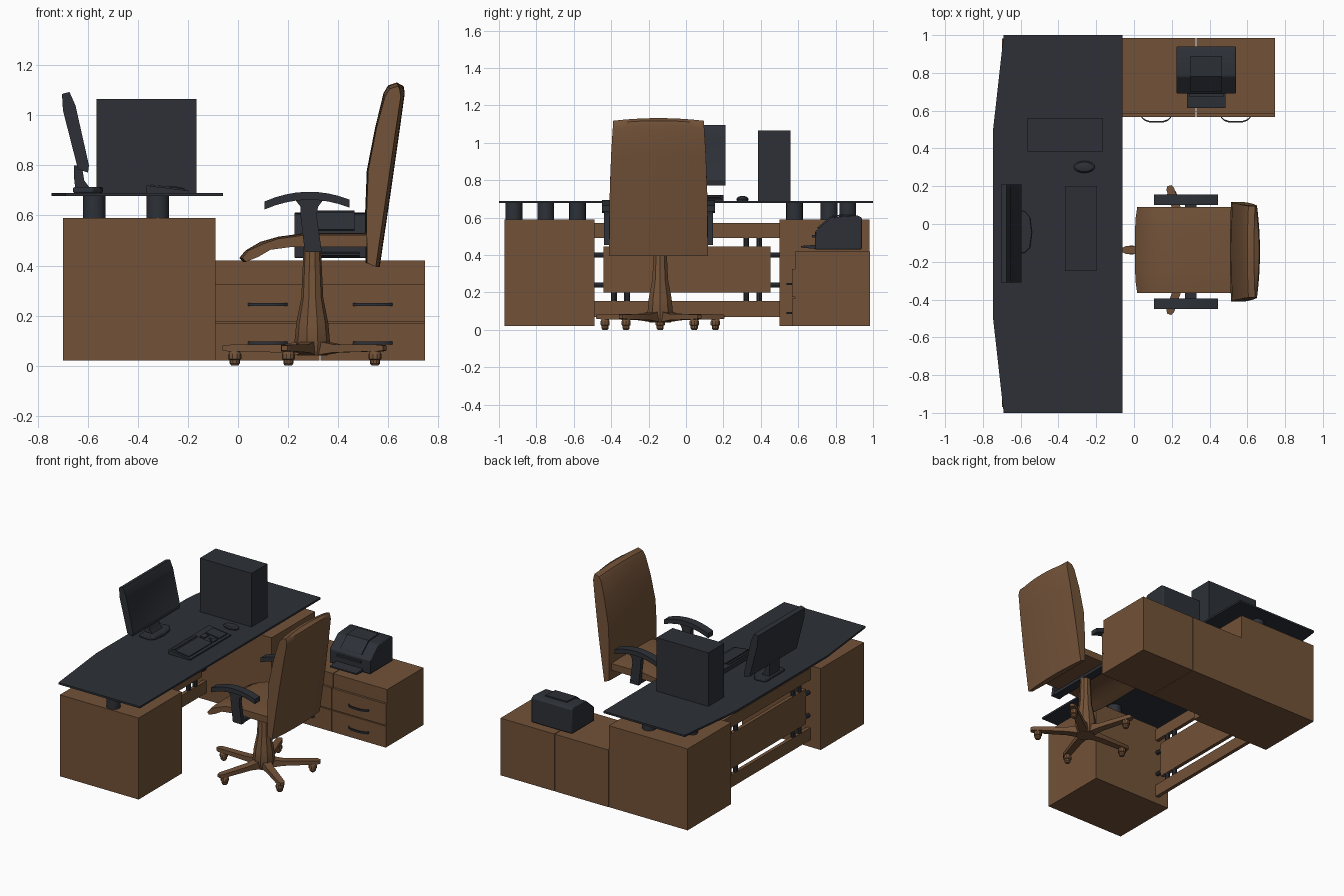
import bpy, bmesh, math
from mathutils import Vector

if "Cube" in bpy.data.objects:
    bpy.data.objects.remove(bpy.data.objects["Cube"])


def material(name, rgb):
    m = bpy.data.materials.new(name)
    m.diffuse_color = (*rgb, 1)
    m.use_nodes = True
    m.node_tree.nodes["Principled BSDF"].inputs["Base Color"].default_value = m.diffuse_color
    return m


WOOD = material("wood_brown", (0.17, 0.085, 0.04))
DARK = material("dark_grey", (0.026, 0.03, 0.038))


def finish(bm, name, mat, bevel=0):
    bmesh.ops.recalc_face_normals(bm, faces=bm.faces)
    me = bpy.data.meshes.new(name)
    bm.to_mesh(me)
    bm.free()
    me.materials.append(mat)
    ob = bpy.data.objects.new(name, me)
    bpy.context.collection.objects.link(ob)
    if bevel:
        b = ob.modifiers.new("bevel", 'BEVEL')
        b.width, b.segments, b.limit_method = bevel, 2, 'ANGLE'
    return ob


def loft(name, sections, mat, bevel=0):
    """Skin a list of matching closed cross-sections and cap both ends."""
    bm = bmesh.new()
    rings = [[bm.verts.new(p) for p in s] for s in sections]
    n = len(rings[0])
    for a, b in zip(rings, rings[1:]):
        for i in range(n):
            j = (i + 1) % n
            bm.faces.new((a[i], a[j], b[j], b[i]))
    bm.faces.new(rings[0])
    bm.faces.new(rings[-1])
    return finish(bm, name, mat, bevel)


def prism(name, pts, axis, lo, hi, mat, bevel=0):
    """Extrude a 2D outline along an axis."""
    put = {'x': lambda p, t: (t, *p), 'y': lambda p, t: (p[0], t, p[1]),
           'z': lambda p, t: (*p, t)}[axis]
    return loft(name, [[put(p, t) for p in pts] for t in (lo, hi)], mat, bevel)


def box(name, x, y, z, mat, bevel=0):
    return prism(name, [(x[0], y[0]), (x[1], y[0]), (x[1], y[1]), (x[0], y[1])],
                 'z', z[0], z[1], mat, bevel)


def turned(name, x, y, profile, mat, n=16):
    """Round upright part from (radius, z) pairs."""
    return loft(name, [[(x + r * math.cos(math.tau * i / n), y + r * math.sin(math.tau * i / n), z)
                        for i in range(n)] for r, z in profile], mat)


# Desk: top, two pedestals, posts
prism("desk_top", [(-.06, -1), (-.06, 1), (-.69, 1), (-.746, .5), (-.746, -.5), (-.69, -1)],
      'z', .677, .69, DARK)
box("left_pedestal", (-.70, -.09), (-.97, -.49), (.02, .59), WOOD)
box("right_pedestal", (-.70, -.09), (.50, .982), (.02, .59), WOOD)
for i, (x, y) in enumerate([(-.32, -.92), (-.575, -.75), (-.32, -.58),
                            (-.32, .58), (-.575, .765), (-.32, .865)]):
    turned(f"desk_post_{i}", x, y, [(.045, .59), (.045, .677)], DARK)

# Modesty panel between the pedestals, with rails and pins
box("upper_rail", (-.62, -.595), (-.49, .50), (.49, .572), WOOD)
box("lower_rail", (-.62, -.595), (-.49, .50), (.07, .155), WOOD)
box("modesty_panel", (-.62, -.595), (-.44, .452), (.20, .445), WOOD)
for y in (-.385, -.315, .322, .392):
    for z0, z1 in ((.155, .20), (.445, .49)):
        turned("rail_pin", -.607, y, [(.016, z0), (.016, z1)], DARK, 10)
for y0, y1 in ((-.49, -.44), (.452, .50)):
    for z in (.24, .40):
        prism("side_pin", [(-.607 + .014 * math.cos(a * math.tau / 8), z + .014 * math.sin(a * math.tau / 8))
                           for a in range(8)], 'y', y0, y1, DARK)

# Side cabinet: two bodies, each with two drawers and bowed handles
for k, (x0, x1) in enumerate(((-.09, .326), (.33, .747))):
    box(f"cabinet_body_{k}", (x0, x1), (.583, .985), (.02, .42), WOOD)
    for z0, z1, hz in ((.02, .169, .09), (.175, .325, .245)):
        box("drawer_front", (x0, x1), (.567, .583), (z0, z1), WOOD)
        c = (x0 + x1) / 2
        secs = []
        for i in range(9):
            t = i / 4 - 1
            y = .567 - .026 * (1 - t ** 4)
            secs.append([(c + .079 * t, y - .004, hz - .006), (c + .079 * t, y + .004, hz - .006),
                         (c + .079 * t, y + .004, hz + .006), (c + .079 * t, y - .004, hz + .006)])
        loft("drawer_handle", secs, DARK)

# Computer tower
box("computer_tower", (-.565, -.165), (.385, .56), (.69, 1.065), DARK)

# Monitor with recessed screen, neck and base
screen = prism("monitor", [(-.60, .772), (-.596, .80), (-.65, 1.04), (-.674, 1.094), (-.704, 1.086),
                           (-.70, 1.02), (-.64, .785)], 'y', -.31, .21, DARK)
bm = bmesh.new()
bm.from_mesh(screen.data)
face = max((f for f in bm.faces if f.normal.x > .9), key=lambda f: f.calc_area())
bmesh.ops.inset_region(bm, faces=[face], thickness=.022, depth=-.005)
bm.to_mesh(screen.data)
bm.free()
prism("monitor_neck", [(-.65, .70), (-.585, .70), (-.615, .74), (-.625, .80), (-.655, .80), (-.655, .745)],
      'y', -.10, .01, DARK)
prism("monitor_base", [(-.66, -.15), (-.58, -.155), (-.55, -.125), (-.54, -.045), (-.55, .035),
                       (-.58, .07), (-.66, .06)], 'z', .69, .713, DARK, .006)

# Keyboard: wedge and raised key blocks
prism("keyboard", [(-.365, .69), (-.195, .69), (-.195, .699), (-.365, .72)], 'y', -.25, .20, DARK)
for x0, x1, y0, y1 in ((-.32, -.215, -.235, .02), (-.35, -.333, -.235, .02), (-.32, -.285, .035, .085),
                       (-.24, -.215, .035, .085), (-.26, -.24, .053, .068), (-.32, -.215, .10, .185)):
    zz = [.699 + (-.195 - x) / .17 * .021 for x in (x0, x1)]
    prism("key_block", [(x0, zz[0] - .002), (x1, zz[1] - .002), (x1, zz[1] + .006), (x0, zz[0] + .006)],
          'y', y0, y1, DARK)

# Mouse
loft("mouse", [[(-.263 + .056 * s * math.cos(math.tau * i / 16), .302 + .032 * s * math.sin(math.tau * i / 16), z)
                for i in range(16)] for s, z in ((.95, .69), (1, .70), (.8, .71), (.35, .715))], DARK)

# Printer: body, output cover, paper tray
prism("printer_body", [(.69, .43), (.94, .43), (.94, .60), (.915, .612), (.78, .602), (.69, .525)],
      'x', .225, .54, DARK, .006)
prism("printer_cover", [(.71, .54), (.785, .605), (.89, .612), (.89, .62), (.78, .613), (.70, .545)],
      'x', .30, .465, DARK)
prism("printer_paper_tray", [(.615, .44), (.70, .432), (.70, .455), (.615, .449)], 'x', .28, .485, DARK)
box("printer_slot_lip", (.29, .475), (.675, .70), (.495, .507), DARK)

# Chair base: five legs with casters and a flared column
CX, CY = .297, -.138
turned("chair_column", CX, CY, [(.06, .04), (.072, .085), (.064, .17), (.044, .27), (.034, .48)], WOOD, 10)
for k in range(5):
    a = math.pi + k * math.tau / 5
    u, v = Vector((math.cos(a), math.sin(a), 0)), Vector((-math.sin(a), math.cos(a), 0))
    o = Vector((CX, CY, 0))
    loft(f"chair_leg_{k}", [[o + u * r + v * w * s + Vector((0, 0, z)) for s, z in
                             ((-1, z0), (1, z0), (1, z1), (-1, z1))]
                            for r, w, z0, z1 in ((.03, .03, .04, .10), (.12, .025, .052, .085),
                                                 (.34, .021, .057, .083), (.358, .012, .06, .08))], WOOD)
    p = o + u * .31
    turned(f"caster_{k}", p.x, p.y, [(.014, 0), (.02, .008), (.02, .022), (.026, .026), (.026, .045), (.018, .06)],
           WOOD, 10)

# Chair seat with a waterfall front edge
seat = [(.005, .43), (.03, .46), (.09, .495), (.16, .515), (.27, .53), (.52, .53), (.52, .475), (.22, .475),
        (.13, .463), (.07, .435), (.02, .415)]
secs = []
for i in range(9):
    t = i / 4 - 1
    secs.append([(x + .012 * t ** 4 * (x < .1), CY + .2275 * t, z - .008 * t ** 4 * (z > .49))
                 for x, z in seat])
loft("chair_seat", secs, WOOD)
box("seat_crossbar", (.27, .33), (-.435, .145), (.455, .478), DARK)

# Chair back: bowed, tapering towards the top
back = [(.51, .41), (.508, .60), (.515, .78), (.548, .95), (.582, 1.09), (.60, 1.12), (.635, 1.132),
        (.662, 1.118), (.667, 1.09), (.645, .93), (.612, .70), (.567, .395)]
secs = []
for i in range(13):
    t = i / 6 - 1
    sec = []
    for k, (x, z) in enumerate(back):
        half = .264 - .022 * max(0, (z - .5) / .63) ** 2
        rear = k > 6
        sec.append((x - (.016 if rear else -.006) * t * t, -.147 + half * t, z - .014 * t * t * (z > 1)))
    secs.append(sec)
loft("chair_back", secs, WOOD)

# Armrests: arched pad on a flared upright
for side, s in (("left", -1), ("right", 1)):
    y = sorted((-.147 + s * .247, -.147 + s * .303))
    xs = [.105 + .34 * i / 8 for i in range(9)]
    def arch(x):
        return .695 - .035 * ((x - .285) / .17) ** 2
    prism(f"{side}_armrest_pad", [(x, arch(x)) for x in xs] + [(x, arch(x) - .032) for x in reversed(xs)],
          'y', *y, DARK)
    y = sorted((-.147 + s * .262, -.147 + s * .291))
    prism(f"{side}_armrest_upright", [(.225, .668), (.345, .668), (.32, .635), (.315, .60), (.335, .455),
                                      (.267, .455), (.25, .60), (.25, .635)], 'y', *y, DARK)

# Smooth rounded parts, keep edges sharp
bpy.ops.object.select_all(action='SELECT')
bpy.context.view_layer.objects.active = bpy.data.objects["chair_back"]
bpy.ops.object.shade_smooth_by_angle(angle=math.radians(30))
